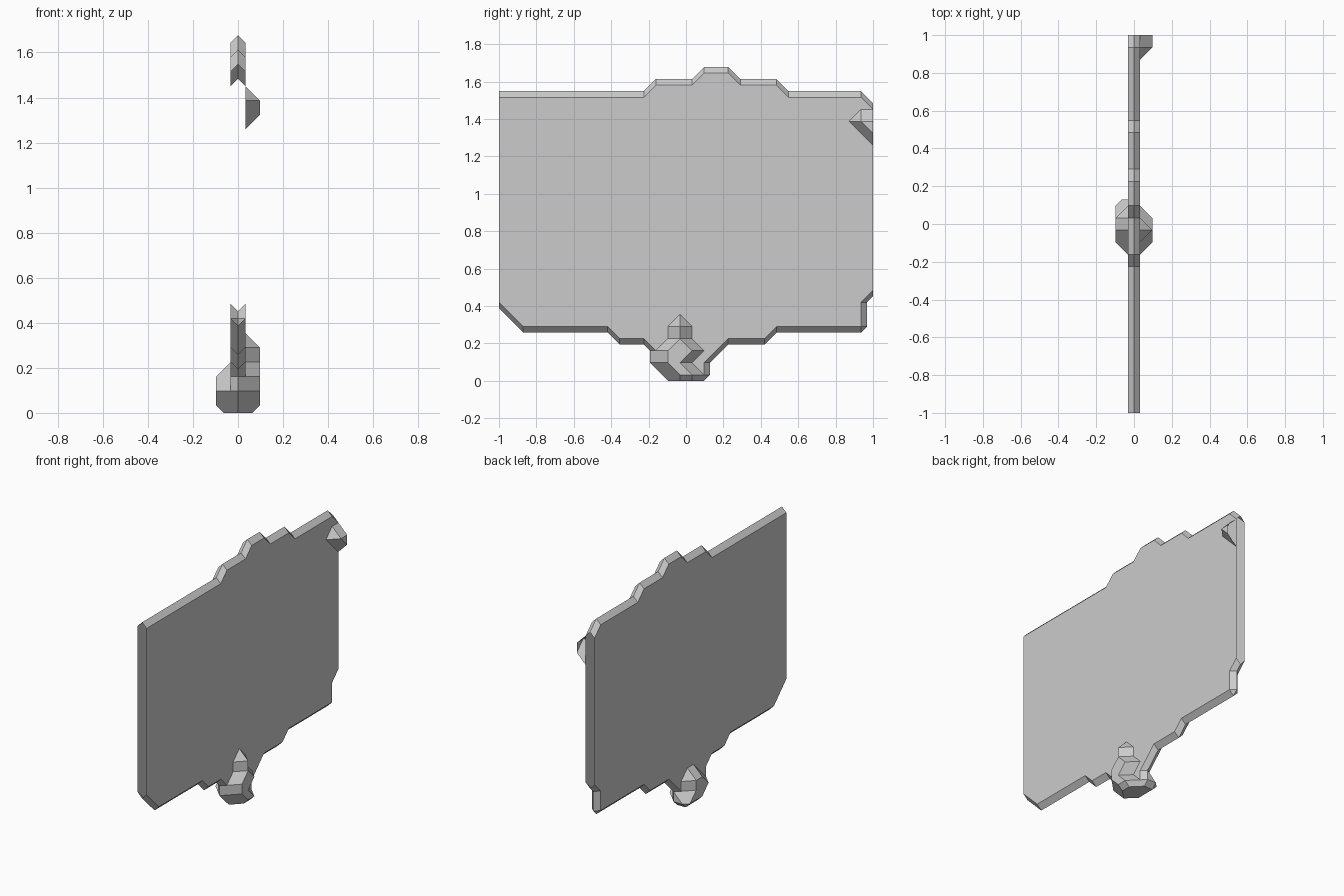
import bpy
import bmesh
from mathutils import Vector

cube = bpy.data.objects.get("Cube")
if cube:
    bpy.data.objects.remove(cube, do_unlink=True)

U = 2 / 31          # one grid step
LAST = 31           # grid index of the rear end

grey = bpy.data.materials.new("light_grey")
grey.use_nodes = True
colour = (0.6, 0.6, 0.6, 1)
grey.diffuse_color = colour
grey.node_tree.nodes["Principled BSDF"].inputs["Base Color"].default_value = colour


def place(x, j, k):
    """Grid position to model position."""
    return Vector((x * U, j * U - 1, k * U))


def finish(bm, name):
    bmesh.ops.remove_doubles(bm, verts=bm.verts, dist=0.0005)
    bmesh.ops.recalc_face_normals(bm, faces=bm.faces)
    mesh = bpy.data.meshes.new(name)
    bm.to_mesh(mesh)
    bm.free()
    mesh.materials.append(grey)
    obj = bpy.data.objects.new(name, mesh)
    bpy.context.collection.objects.link(obj)
    return obj


def hull(bm, points, unwanted):
    """Add a convex hull, leaving out the faces that must stay open."""
    part = bmesh.new()
    for p in points:
        part.verts.new(place(*p))
    bmesh.ops.remove_doubles(part, verts=part.verts, dist=0.0005)
    bmesh.ops.convex_hull(part, input=part.verts)
    bmesh.ops.recalc_face_normals(part, faces=part.faces)
    bmesh.ops.dissolve_limit(part, angle_limit=0.01, verts=part.verts, edges=part.edges)
    for f in part.faces:
        if not unwanted(f):
            bm.faces.new([bm.verts.new(v.co) for v in f.verts])
    part.free()


# Thin panel: wall outline in runs, each with the direction of its edge ridge
DOWN, UP, FRONT, BACK = (0, -.5), (0, .5), (-.5, 0), (.5, 0)
runs = [
    (DOWN, [(0, 6.5), (2, 4.5), (9, 4.5), (10, 3.5), (12, 3.5)]),
    (FRONT, [(13, 2.5), (13, 1.5)]),
    (DOWN, [(14, .5), (17, .5)]),
    (BACK, [(17, .5), (17, 1.5)]),
    (DOWN, [(19, 3.5), (22, 3.5), (23, 4.5), (30, 4.5)]),
    (BACK, [(30, 4.5), (30, 6.5)]),
    (DOWN, [(31, 7.5)]),
    (UP, [(31, 22.5), (30, 23.5), (24, 23.5), (23, 24.5), (20, 24.5), (19, 25.5),
          (17, 25.5), (16, 24.5), (13, 24.5), (12, 23.5), (0, 23.5)]),
]
wall = [p for _, pts in runs for p in pts]
ridge = [(j + d[0], k + d[1]) for d, pts in runs for j, k in pts]

bm = bmesh.new()
rim = [bm.verts.new(place(0, *p)) for p in ridge]
for side in (-.5, .5):
    made = {p: bm.verts.new(place(side, *p)) for p in wall}
    bm.faces.new(list(made.values()))
    for i in range(len(wall)):
        n = (i + 1) % len(wall)
        if wall[i][0] == wall[n][0] and wall[i][0] in (0, LAST):
            continue                      # both ends stay open
        loop = [made[wall[i]], made[wall[n]], rim[n], rim[i]]
        bm.faces.new(list(dict.fromkeys(loop)))
finish(bm, "panel")


# Foot: faceted lump lofted through level sections on each side of the panel
def section(side, k, w, a, b, limit=None):
    r = b + w if limit is None else limit
    return [(side * x, j, k) for x, j in
            ((0, a - w), (w, a), (w, b), (w - (r - b), r), (0, r))]


def foot_hidden(f):
    c = f.calc_center_median()
    return abs(c.x) < 0.001 or (abs(f.normal.z) > 0.99 and c.z > 0.001)


# height, reach, first and last index, rear limit
left_levels = [(0, 1, 15, 16), (.5, 1.5, 15, 16), (1.5, 1.5, 14, 15),
               (2.5, 1.5, 14, 16), (3.5, 1.5, 15, 15), (4.5, 1.5, 15, 15),
               (5.5, .5, 15, 15)]
right_levels = [(0, 1, 15, 17, 17), (.5, 1.5, 15, 17, 17.5), (1.5, 1.5, 14, 16),
                (2.5, 1.5, 15, 16), (3.5, .5, 15, 16)]
bm = bmesh.new()
for side, levels in ((1, left_levels), (-1, right_levels)):
    for low, high in zip(levels, levels[1:]):
        hull(bm, section(side, *low) + section(side, *high), foot_hidden)
finish(bm, "foot")


# Corner knob on the upper rear of the left wall, open against wall and rear
def knob_hidden(f):
    c = f.calc_center_median()
    return c.y > 0.999 or c.x < U * .51


base = [(29, 21.5), (30, 22.5), (31, 22.5), (31, 19.5)]
cap = [(30, 21.5), (31, 21.5), (31, 20.5)]
bm = bmesh.new()
hull(bm, [(.5, *p) for p in base] + [(1.5, *p) for p in cap], knob_hidden)
finish(bm, "corner_knob")
